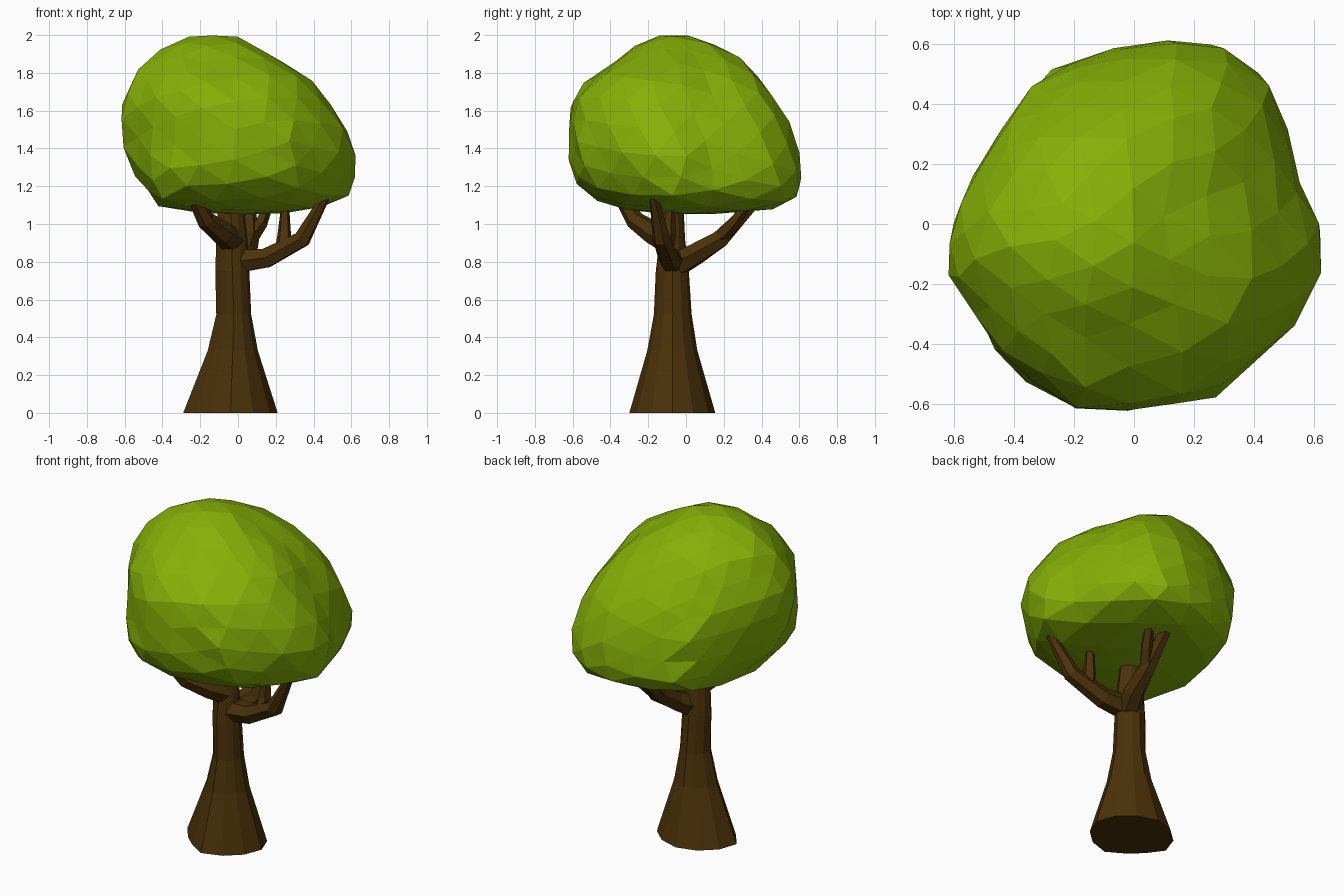
import bpy
import bmesh
import math
import random
from mathutils import Vector, Euler

random.seed(4)

default_cube = bpy.data.objects.get("Cube")
if default_cube:
    bpy.data.objects.remove(default_cube)


def make_material(name, colour):
    material = bpy.data.materials.new(name)
    material.use_nodes = True
    material.diffuse_color = colour
    material.node_tree.nodes["Principled BSDF"].inputs["Base Color"].default_value = colour
    return material


leaf_green = make_material("leaf green", (0.24, 0.43, 0.002, 1))
bark_brown = make_material("bark brown", (0.07, 0.031, 0.003, 1))


def finish(name, bm, material):
    """Turn a bmesh into a flat shaded object."""
    bmesh.ops.recalc_face_normals(bm, faces=bm.faces)
    mesh = bpy.data.meshes.new(name)
    bm.to_mesh(mesh)
    bm.free()
    mesh.materials.append(material)
    obj = bpy.data.objects.new(name, mesh)
    bpy.context.collection.objects.link(obj)
    return obj


def skin_rings(bm, rings):
    """Join rings of points into a closed tube with capped ends."""
    loops = [[bm.verts.new(point) for point in ring] for ring in rings]
    sides = len(loops[0])
    for low, high in zip(loops, loops[1:]):
        for i in range(sides):
            j = (i + 1) % sides
            bm.faces.new((low[i], low[j], high[j], high[i]))
    bm.faces.new(loops[0][::-1])
    bm.faces.new(loops[-1])


def ring_angles(sides):
    return [math.tau * i / sides for i in range(sides)]


def make_branch(name, path, radii, sides=6):
    """Tapered faceted limb that follows a path."""
    points = [Vector(p) for p in path]
    rings = []
    for i, point in enumerate(points):
        tangent = points[min(i + 1, len(points) - 1)] - points[max(i - 1, 0)]
        turn = tangent.to_track_quat("Z", "Y")
        rings.append([point + turn @ Vector((math.cos(a), math.sin(a), 0)) * radii[i]
                      for a in ring_angles(sides)])
    bm = bmesh.new()
    skin_rings(bm, rings)
    return finish(name, bm, bark_brown)


def sample(rows, fraction):
    """Blend linearly between neighbouring rows, from first (0) to last (1)."""
    position = fraction * (len(rows) - 1)
    i = min(int(position), len(rows) - 2)
    t = position - i
    return [a + (b - a) * t for a, b in zip(rows[i], rows[i + 1])]


def place(row, corners, angle, reach):
    """Point at an angle within a row: z, x range, y range.
    The corners swell or shrink the four diagonal directions."""
    z, x0, x1, y0, y1 = row
    quadrant = int(angle % math.tau / (math.pi / 2)) % 4
    reach *= 1 + corners[quadrant] * math.sin(2 * angle) ** 2
    return Vector(((x0 + x1 + reach * math.cos(angle) * (x1 - x0)) / 2,
                   (y0 + y1 + reach * math.sin(angle) * (y1 - y0)) / 2, z))


# Flared trunk: each row is z, x min, x max, y min, y max
trunk_rows = [
    (0, -.29, .21, -.3, .155),
    (.33, -.16, .105, -.205, .06),
    (.52, -.115, .07, -.17, .03),
    (.75, -.12, .06, -.16, .015),
    (.92, -.115, .05, -.14, -.005),
    (1.25, -.1, .015, -.11, -.02),
]
trunk_corners = (-.04, -.03, -.22, -.06)
bm = bmesh.new()
skin_rings(bm, [[place(row, trunk_corners, a, 1) for a in ring_angles(12)]
                for row in trunk_rows])
finish("trunk", bm, bark_brown)

# Branches reaching into the crown
make_branch("left_branch",
            [(-.02, -.07, .8), (.15, -.09, .82), (.34, -.13, .92), (.46, -.17, 1.14)],
            [.07, .058, .048, .025])
make_branch("left_twig",
            [(.24, -.11, .87), (.245, -.09, .95), (.25, -.08, 1.14)],
            [.045, .037, .018], 5)
make_branch("back_branch",
            [(-.01, -.06, .78), (.04, .05, .84), (.06, .18, .92), (.06, .39, 1.14)],
            [.07, .062, .052, .028])
make_branch("back_twig",
            [(.06, .18, .92), (.12, .25, 1.0), (.19, .38, 1.18)],
            [.045, .035, .02], 5)
make_branch("front_branch",
            [(-.03, -.09, .91), (-.08, -.17, .95), (-.17, -.27, 1.02), (-.23, -.34, 1.13)],
            [.07, .062, .05, .035])

# Crown: rows from top to bottom, same layout as the trunk
crown_rows = [
    (2.005, -.12, -.12, -.07, -.07),
    (1.992, -.27, .0, -.2, .07),
    (1.93, -.4, .11, -.29, .2),
    (1.85, -.52, .25, -.39, .33),
    (1.75, -.59, .39, -.53, .41),
    (1.63, -.635, .49, -.61, .5),
    (1.5, -.63, .575, -.63, .57),
    (1.36, -.59, .62, -.62, .6),
    (1.24, -.535, .615, -.585, .62),
    (1.15, -.47, .58, -.5, .6),
    (1.085, -.4, .46, -.37, .52),
    (1.055, -.18, .23, -.18, .27),
    (1.05, 0, 0, 0, 0),
]
# Crown diagonals from top to bottom: back left, back right, front right, front left
crown_corners = [
    (0, 0, 0, 0),
    (0, 0, -.06, .08),
    (0, 0, -.1, .12),
    (-.02, .02, -.08, .03),
    (-.04, .07, .12, 0),
    (0, .16, .22, 0),
    (0, .16, .22, 0),
]
# Crown outline seen from above, anticlockwise
outline = [
    (.61, 0), (.54, .17), (.5, .38), (.4, .55), (.2, .62), (-.08, .585),
    (-.32, .47), (-.45, .3), (-.54, .13), (-.62, -.08), (-.52, -.32),
    (-.44, -.46), (-.23, -.6), (-.08, -.62), (.07, -.6), (.3, -.54),
    (.52, -.33), (.62, -.15),
]


def outline_radius(angle):
    """Distance to the outline in one direction, for a unit wide outline."""
    ray = Vector((math.cos(angle), math.sin(angle)))
    for i, corner in enumerate(outline):
        a = Vector(corner)
        edge = Vector(outline[(i + 1) % len(outline)]) - a
        scale = ray.cross(edge)
        if scale > 0:
            along = a.cross(ray) / scale
            if -1e-6 <= along <= 1 + 1e-6:
                return a.cross(edge) / scale / .62
    return 1.0


bm = bmesh.new()
bmesh.ops.create_icosphere(bm, subdivisions=3, radius=1)
tilt = Euler((.4, .7, .2)).to_matrix()
for vert in bm.verts:
    d = (tilt @ vert.co).normalized()
    polar = math.acos(max(-1, min(1, d.z))) / math.pi
    angle = math.atan2(d.y, d.x)
    reach = outline_radius(angle) * random.uniform(1.0, 1.03)
    vert.co = place(sample(crown_rows, polar), sample(crown_corners, polar), angle, reach)
finish("leafy_crown", bm, leaf_green)
